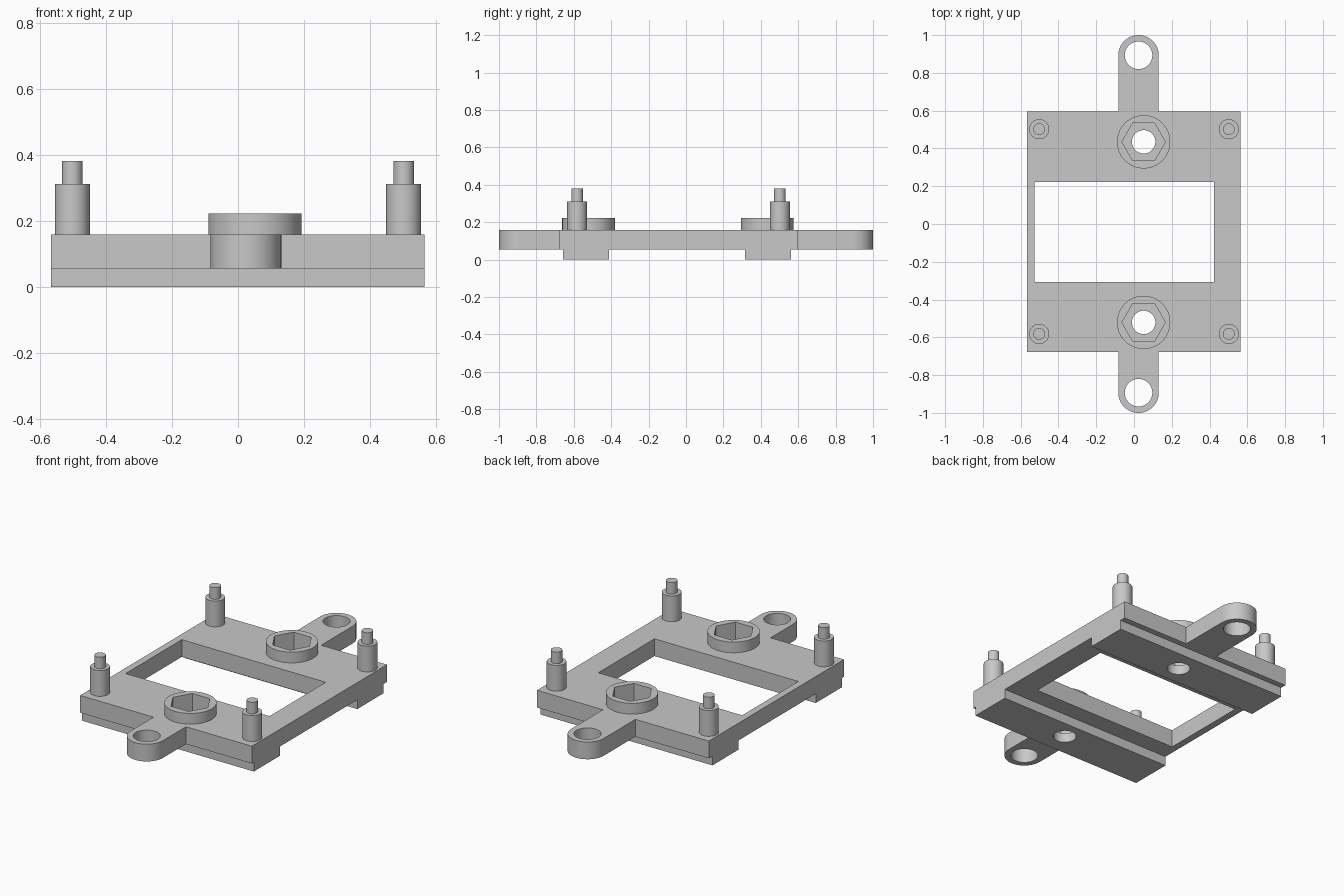
import bpy, bmesh
from math import cos, sin, pi, radians

if "Cube" in bpy.data.objects:
    bpy.data.objects.remove(bpy.data.objects["Cube"], do_unlink=True)

grey = bpy.data.materials.new("matte grey")
grey.use_nodes = True
COLOUR = (0.58, 0.58, 0.58, 1)
grey.diffuse_color = COLOUR
grey.node_tree.nodes["Principled BSDF"].inputs["Base Color"].default_value = COLOUR


def ring(x, y, r, n=64, start=0.0, sweep=2 * pi):
    """Points on a closed circle, or on an arc with both ends."""
    steps = n if sweep == 2 * pi else n - 1
    return [(x + r * cos(start + sweep * i / steps),
             y + r * sin(start + sweep * i / steps)) for i in range(n)]


def rect(x0, x1, y0, y1):
    return [(x0, y0), (x1, y0), (x1, y1), (x0, y1)]


def prism(name, outlines, z0, z1):
    """Extrude an outline from z0 to z1; further outlines become holes."""
    curve = bpy.data.curves.new(name, "CURVE")
    curve.dimensions = "2D"
    curve.fill_mode = "BOTH"
    curve.extrude = (z1 - z0) / 2
    for pts in outlines:
        spline = curve.splines.new("POLY")
        spline.points.add(len(pts) - 1)
        for p, (x, y) in zip(spline.points, pts):
            p.co = (x, y, 0, 1)
        spline.use_cyclic_u = True
    obj = bpy.data.objects.new(name, curve)
    bpy.context.collection.objects.link(obj)
    bpy.ops.object.select_all(action="DESELECT")
    obj.select_set(True)
    bpy.context.view_layer.objects.active = obj
    bpy.ops.object.convert(target="MESH")
    obj = bpy.context.view_layer.objects.active
    bm = bmesh.new()
    bm.from_mesh(obj.data)
    bmesh.ops.remove_doubles(bm, verts=bm.verts, dist=0.0001)
    bmesh.ops.translate(bm, verts=bm.verts, vec=(0, 0, (z0 + z1) / 2))
    bmesh.ops.recalc_face_normals(bm, faces=bm.faces)
    bm.to_mesh(obj.data)
    bm.free()
    obj.data.materials.clear()
    obj.data.materials.append(grey)
    bpy.ops.object.shade_smooth_by_angle(angle=radians(30))
    return obj


# Key dimensions
LEFT, RIGHT, FRONT, BACK = -0.567, 0.565, -0.677, 0.595
STEP, DECK, COLLAR = 0.055, 0.158, 0.222
TAB_X, TAB_Y, TAB_R = 0.024, 0.893, 0.107
BOLT_X = 0.051
BOLTS = {"front": -0.521, "back": 0.435}
RUNNERS = {"front": (-0.658, -0.412), "back": (0.316, 0.561)}

# Frame plate with rounded lugs, window, lug holes and nut pockets
outline = [(LEFT, FRONT)]
outline += [(TAB_X - TAB_R, FRONT)] + ring(TAB_X, -TAB_Y, TAB_R, 33, pi, pi)
outline += [(TAB_X + TAB_R, FRONT), (RIGHT, FRONT), (RIGHT, BACK)]
outline += [(TAB_X + TAB_R, BACK)] + ring(TAB_X, TAB_Y, TAB_R, 33, 0, pi)
outline += [(TAB_X - TAB_R, BACK), (LEFT, BACK)]
holes = [rect(-0.526, 0.423, -0.307, 0.222)]
holes += [ring(TAB_X, s * TAB_Y, 0.073) for s in (-1, 1)]
holes += [ring(BOLT_X, y, 0.115, 6) for y in BOLTS.values()]
prism("frame_plate", [outline] + holes, STEP, DECK)

for side, y in BOLTS.items():
    # Runner underneath, with the bolt hole
    y0, y1 = RUNNERS[side]
    prism(side + "_runner", [rect(LEFT, RIGHT, y0, y1), ring(BOLT_X, y, 0.062)], 0, STEP)
    # Raised collar around the nut pocket
    prism(side + "_nut_collar", [ring(BOLT_X, y, 0.141), ring(BOLT_X, y, 0.115, 6)], DECK, COLLAR)

# Corner standoffs with locating pins
for side, y in (("front", -0.582), ("back", 0.502)):
    for hand, x in (("right", -0.502), ("left", 0.502)):
        prism(f"{side}_{hand}_standoff", [ring(x, y, 0.053, 48)], DECK, 0.312)
        prism(f"{side}_{hand}_pin", [ring(x, y, 0.031, 48)], 0.312, 0.381)
